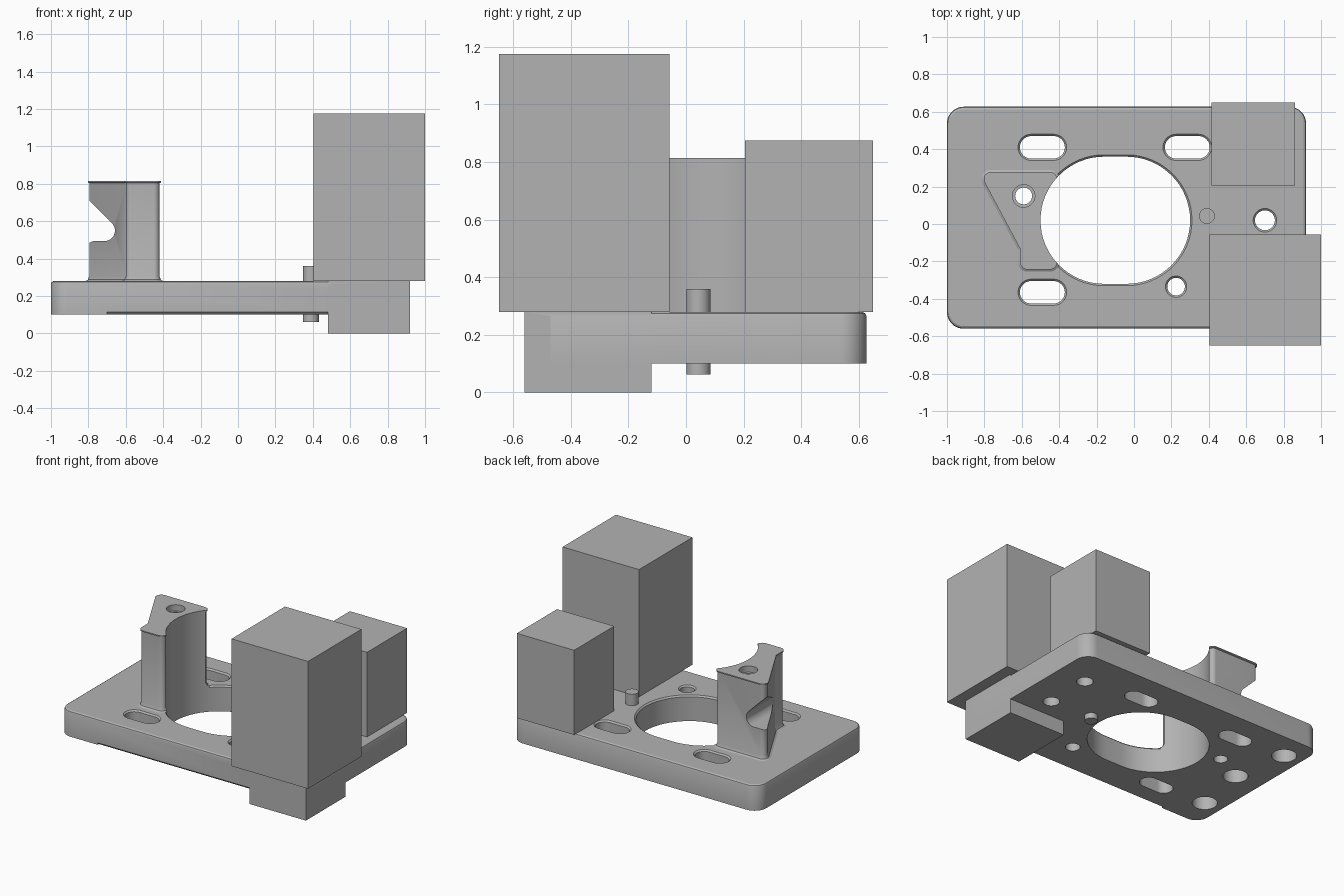
import bpy, bmesh, math
from mathutils import Matrix

if "Cube" in bpy.data.objects:
    bpy.data.objects.remove(bpy.data.objects["Cube"])

grey = bpy.data.materials.new("mid grey")
grey.diffuse_color = (0.45, 0.45, 0.45, 1)
grey.use_nodes = True
grey.node_tree.nodes["Principled BSDF"].inputs["Base Color"].default_value = grey.diffuse_color


def add(name, bm):
    bmesh.ops.recalc_face_normals(bm, faces=bm.faces)
    mesh = bpy.data.meshes.new(name)
    bm.to_mesh(mesh)
    bm.free()
    mesh.materials.append(grey)
    ob = bpy.data.objects.new(name, mesh)
    bpy.context.collection.objects.link(ob)
    return ob


def rounded(pts, r, steps=64):
    """Outline of a convex counter-clockwise polygon grown by radius r."""
    n = len(pts)
    if n == 1:
        pts_a = [(pts[0], 0, 2 * math.pi * (1 - 1 / steps), steps)]
    else:
        pts_a = []
        for i, p in enumerate(pts):
            a, b = pts[i - 1], pts[(i + 1) % n]
            t0 = math.atan2(p[1] - a[1], p[0] - a[0]) - math.pi / 2
            t1 = math.atan2(b[1] - p[1], b[0] - p[0]) - math.pi / 2
            turn = (t1 - t0) % (2 * math.pi)
            pts_a.append((p, t0, turn, max(3, int(steps * turn / 6.28) + 1)))
    return [(p[0] + r * math.cos(t + d * k / (m - 1)), p[1] + r * math.sin(t + d * k / (m - 1)))
            for p, t, d, m in pts_a for k in range(m)]


def loft(name, pts, levels):
    """Stack rounded outlines; levels are (z, radius) pairs from bottom to top."""
    bm = bmesh.new()
    rings = [[bm.verts.new((x, y, z)) for x, y in rounded(pts, r)] for z, r in levels]
    for lo, hi in zip(rings, rings[1:]):
        for i in range(len(lo)):
            bm.faces.new((lo[i - 1], lo[i], hi[i], hi[i - 1]))
    bm.faces.new(rings[0])
    bm.faces.new(rings[-1])
    return add(name, bm)


def box(name, x0, x1, y0, y1, z0, z1):
    bm = bmesh.new()
    bmesh.ops.create_cube(bm, size=1)
    bmesh.ops.scale(bm, vec=(x1 - x0, y1 - y0, z1 - z0), verts=bm.verts)
    bmesh.ops.translate(bm, vec=((x0 + x1) / 2, (y0 + y1) / 2, (z0 + z1) / 2), verts=bm.verts)
    return add(name, bm)


def boolean(ob, tool, op="DIFFERENCE"):
    mod = ob.modifiers.new("bool", "BOOLEAN")
    mod.operation, mod.solver, mod.object = op, "EXACT", tool
    bpy.context.view_layer.objects.active = ob
    bpy.ops.object.modifier_apply(modifier=mod.name)
    bpy.data.objects.remove(tool)


BOTTOM, TOP = 0.10, 0.28

# Base plate with rounded corners and softened top edge
R = 0.09
x0, x1, y0, y1 = -1 + R, 0.92 - R, -0.56 + R, 0.627 - R
plate = loft("base_plate", [(x0, y0), (x1, y0), (x1, y1), (x0, y1)],
             [(BOTTOM, R), (0.265, R), (0.274, R - 0.004), (TOP, R - 0.014)])

# Square corner block under the tall box
boolean(plate, box("corner_block", 0.48, 0.92, -0.56, -0.12, 0, TOP), "UNION")

# Through openings with chamfered rims: centre x, y, half length, radius
openings = [(-0.10, 0.02, 0.06, 0.34),
            (-0.49, 0.41, 0.06, 0.06), (0.285, 0.41, 0.06, 0.06), (-0.49, -0.365, 0.06, 0.06),
            (0.70, 0.02, 0, 0.053), (0.70, 0.35, 0, 0.053), (0.225, -0.335, 0, 0.047),
            (-0.59, 0.15, 0, 0.045)]
for x, y, h, r in openings:
    pts = [(x - h, y), (x + h, y)] if h else [(x, y)]
    boolean(plate, loft("cutter", pts, [(0.05, r), (TOP - 0.01, r), (TOP + 0.002, r + 0.012)]))

# Blind sockets on the underside
for x, y in [(-0.87, 0.44), (-0.80, 0.045), (-0.87, -0.34)]:
    boolean(plate, loft("cutter", [(x, y)], [(0.05, 0.08), (0.22, 0.08)]))

# Chamfer along the lower front edge
cut = box("cutter", -0.70, 0.48, -0.01, 0.01, -0.01, 0.01)
cut.data.transform(Matrix.Translation((0, -0.56, BOTTOM)) @ Matrix.Rotation(math.pi / 4, 4, "X"))
boolean(plate, cut)

# Upright post with flared foot and thin top lip
post = loft("post", [(-0.45, -0.205), (-0.45, 0.24), (-0.765, 0.24), (-0.57, -0.125), (-0.57, -0.205)],
            [(0.2, 0.05), (TOP, 0.05), (0.287, 0.038), (0.305, 0.03),
             (0.803, 0.03), (0.807, 0.038), (0.815, 0.038)])
boolean(post, loft("cutter", [(-0.16, 0.02), (-0.04, 0.02)], [(0.05, 0.34), (1, 0.34)]))
boolean(post, loft("cutter", [(-0.59, 0.15)], [(0.05, 0.045), (0.77, 0.045), (0.771, 0.06), (0.9, 0.06)]))

# Hooked notch through the side of the post
arc = [(-0.715 + 0.057 * math.cos(t), 0.55 + 0.057 * math.sin(t))
       for t in (math.radians(-90 + 135 * k / 12) for k in range(13))]
profile = [(-0.90, 0.455), (-0.80, 0.465), (-0.793, 0.486), (-0.775, 0.493)] + arc + [(-0.90, 0.815)]
bm = bmesh.new()
face = bm.faces.new([bm.verts.new((x, -0.5, z)) for x, z in profile])
ext = bmesh.ops.extrude_face_region(bm, geom=[face])
bmesh.ops.translate(bm, vec=(0, 1, 0), verts=[v for v in ext["geom"] if isinstance(v, bmesh.types.BMVert)])
boolean(post, add("cutter", bm))

# Locating pin through the plate
pin = loft("pin", [(0.39, 0.043)], [(0.062, 0.042), (0.36, 0.042)])

# Two upright boxes
box("tall_box", 0.405, 1.0, -0.65, -0.057, TOP, 1.175)
box("short_box", 0.415, 0.86, 0.205, 0.65, TOP, 0.875)

for ob in (plate, post, pin):
    bpy.ops.object.select_all(action="DESELECT")
    ob.select_set(True)
    bpy.context.view_layer.objects.active = ob
    bpy.ops.object.shade_smooth_by_angle(angle=math.radians(30))
